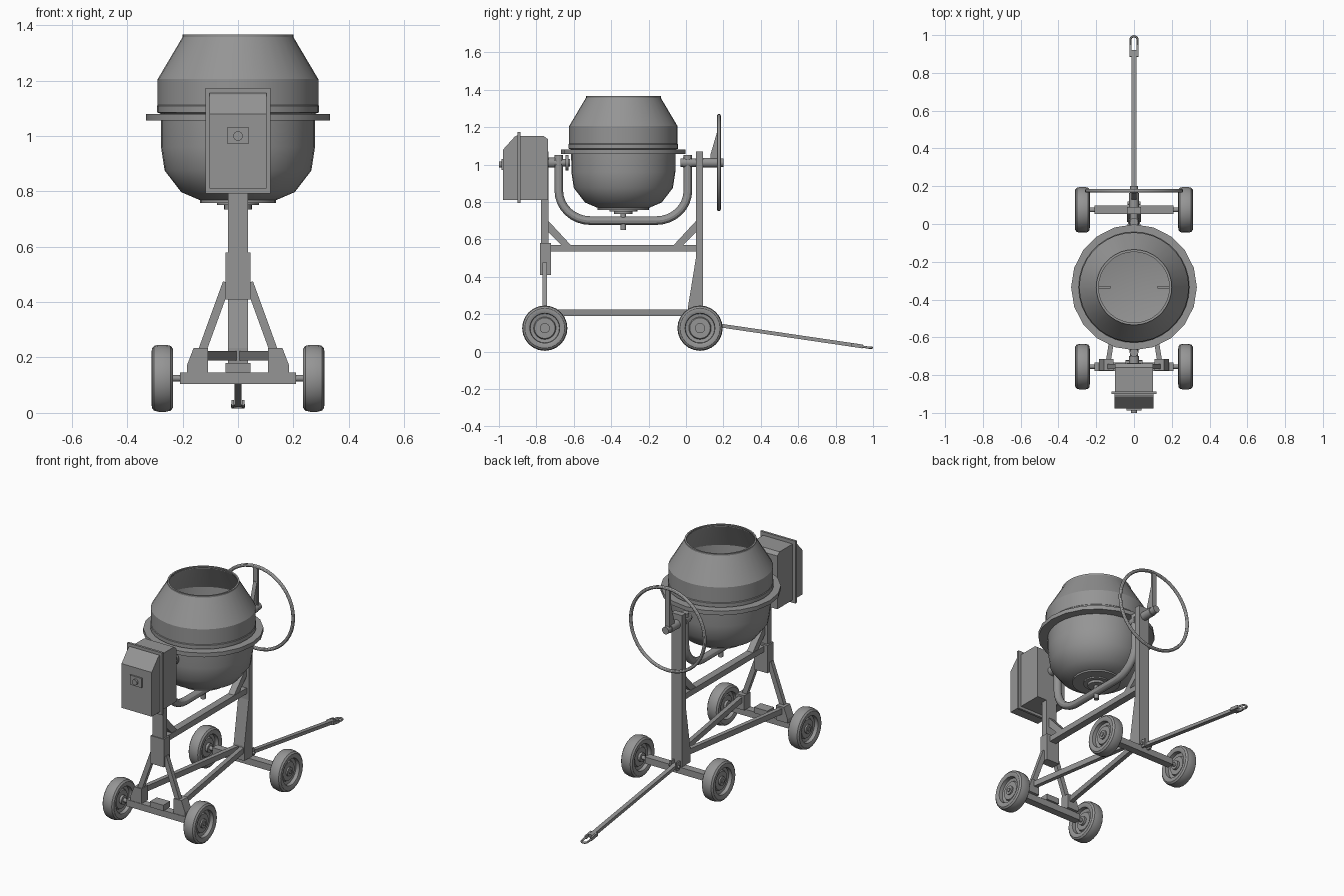
import bpy, bmesh, math
from mathutils import Vector, Matrix

if "Cube" in bpy.data.objects:
    bpy.data.objects.remove(bpy.data.objects["Cube"])

# Dark grey paint shared by every part
paint = bpy.data.materials.new("dark_grey")
paint.diffuse_color = (.3, .3, .3, 1)
paint.use_nodes = True
paint.node_tree.nodes["Principled BSDF"].inputs["Base Color"].default_value = paint.diffuse_color


def finish(name, bm, smooth=True):
    bmesh.ops.remove_doubles(bm, verts=bm.verts, dist=1e-5)
    bmesh.ops.recalc_face_normals(bm, faces=bm.faces)
    me = bpy.data.meshes.new(name)
    bm.to_mesh(me)
    bm.free()
    me.materials.clear()
    me.materials.append(paint)
    if smooth:
        me.shade_smooth()
        me.set_sharp_from_angle(angle=math.radians(30))
    ob = bpy.data.objects.new(name, me)
    bpy.context.collection.objects.link(ob)
    return ob


def box(name, lo, hi):
    bm = bmesh.new()
    lo, hi = Vector(lo), Vector(hi)
    bmesh.ops.create_cube(bm, size=1, matrix=Matrix.Translation((lo + hi) / 2)
                          @ Matrix.Diagonal((*(hi - lo), 1)))
    return finish(name, bm, False)


def aim(p, q):
    return Matrix.Translation(p) @ (Vector(q) - Vector(p)).to_track_quat('Z', 'Y').to_matrix().to_4x4()


def beam(name, p, q, w, h):
    n = (Vector(q) - Vector(p)).length
    bm = bmesh.new()
    bmesh.ops.create_cube(bm, size=1, matrix=aim(p, q) @ Matrix.Translation((0, 0, n / 2))
                          @ Matrix.Diagonal((w, h, n, 1)))
    return finish(name, bm, False)


def prism(name, pts, a, b, axis='X'):
    # extrude a (y,z) outline along x, or an (x,z) outline along y
    put = (lambda p, t: (t, p[0], p[1])) if axis == 'X' else (lambda p, t: (p[0], t, p[1]))
    bm = bmesh.new()
    lo = [bm.verts.new(put(p, a)) for p in pts]
    hi = [bm.verts.new(put(p, b)) for p in pts]
    bm.faces.new(lo)
    bm.faces.new(hi)
    for i in range(len(pts)):
        j = (i + 1) % len(pts)
        bm.faces.new((lo[i], lo[j], hi[j], hi[i]))
    return finish(name, bm, False)


def lathe(name, prof, n=32, p=(0, 0, 0), q=(0, 0, 1), closed=False):
    # revolve (radius, height) points about the axis from p towards q
    m = Matrix.Translation(p) if tuple(q) == (0, 0, 1) else aim(p, q)
    bm = bmesh.new()
    vs = [bm.verts.new(m @ Vector((r, 0, z))) for r, z in prof]
    pairs = list(zip(vs, vs[1:])) + ([(vs[-1], vs[0])] if closed else [])
    es = [bm.edges.new(e) for e in pairs]
    bmesh.ops.spin(bm, geom=vs + es, cent=m.translation, axis=m.to_3x3() @ Vector((0, 0, 1)),
                   angle=2 * math.pi, steps=n, use_merge=True)
    return finish(name, bm)


def cyl(name, p, q, r, n=16):
    h = (Vector(q) - Vector(p)).length
    bm = bmesh.new()
    bmesh.ops.create_cone(bm, cap_ends=True, segments=n, radius1=r, radius2=r, depth=h,
                          matrix=aim(p, q) @ Matrix.Translation((0, 0, h / 2)))
    return finish(name, bm)


def tube(name, pts, r, cyclic=False):
    cu = bpy.data.curves.new(name, 'CURVE')
    cu.dimensions = '3D'
    cu.bevel_depth, cu.bevel_resolution, cu.use_fill_caps = r, 4, True
    sp = cu.splines.new('POLY')
    sp.points.add(len(pts) - 1)
    for s, p in zip(sp.points, pts):
        s.co = (*p, 1)
    sp.use_cyclic_u = cyclic
    tmp = bpy.data.objects.new(name, cu)
    bpy.context.collection.objects.link(tmp)
    bm = bmesh.new()
    bm.from_mesh(bpy.data.meshes.new_from_object(tmp.evaluated_get(bpy.context.evaluated_depsgraph_get())))
    bpy.data.objects.remove(tmp)
    return finish(name, bm)


DY, AZ = -0.335, 1.01          # drum centre, tilt axis height
FY, RY = -0.755, 0.075         # front and rear axle positions

# Drum shell, ring gear, lip and bottom bearing
lathe("drum", [(0, .765), (.13, .765), (.205, .797), (.265, .875), (.278, .96), (.279, 1.08),
               (.293, 1.085), (.293, 1.108), (.29, 1.112), (.29, 1.205), (.197, 1.362),
               (.187, 1.362), (.28, 1.2), (.268, .96), (.255, .88), (.195, .81), (0, .775)],
      36, (0, DY, 0))
lathe("drum_lip", [(.19, 1.355), (.2, 1.355), (.2, 1.367), (.19, 1.367)], 36, (0, DY, 0), closed=True)
lathe("ring_gear", [(.275, 1.055), (.333, 1.055), (.333, 1.08), (.275, 1.08)], 20, (0, DY, 0), closed=True)
lathe("bottom_bearing", [(0, .65), (.015, .65), (.015, .735), (.05, .735), (.05, .75), (.075, .75),
                         (.075, .758), (.138, .758), (.138, .77), (0, .77)], 24, (0, DY, 0))
for s in (-1, 1):
    prism("mixing_paddle", [(s * x, z) for x, z in ((.125, 1.1), (.125, .9), (.262, .9), (.275, 1.1))],
          DY - .006, DY + .006, 'Y')

# Yoke under the drum
path = [(0, DY - .345, 1.05)]
for k in range(9):
    a = math.radians(180 + k * 90 / 8)
    path.append((0, DY - .175 + .17 * math.cos(a), .86 + .16 * math.sin(a)))
path += [(0, 2 * DY - y, z) for x, y, z in reversed(path)]
tube("yoke", path, .023)

# Tilt axle ends and pinion
cyl("drive_shaft", (0, -.76, AZ), (0, -.62, AZ), .02)
cyl("drive_collar", (0, -.735, AZ), (0, -.7, AZ), .027)
cyl("pinion", (0, -.645, AZ), (0, -.628, AZ), .042)
cyl("tilt_shaft", (0, -.03, AZ), (0, .2, AZ), .022)
cyl("tilt_collar", (0, -.015, AZ), (0, .03, AZ), .027)
cyl("handwheel_hub", (0, .09, AZ), (0, .165, AZ), .026)

# Handwheel with its single spoke
tube("handwheel_rim", [(.25 * math.sin(t * math.pi / 20), .176, AZ + .25 * math.cos(t * math.pi / 20))
                       for t in range(40)], .01, True)
box("handwheel_spoke", (-.015, .168, AZ), (.015, .182, AZ + .25))
prism("spoke_gusset", [(.13, AZ), (.175, AZ), (.175, 1.17), (.165, 1.17), (.13, 1.05)], -.012, .012)

# Motor housing
prism("motor_cover", [(-.978, .81), (-.89, .81), (-.89, 1.155), (-.905, 1.155), (-.915, 1.15), (-.978, 1.08)],
      -.102, .102)
box("housing_flange", (-.118, -.9, .793), (.118, -.886, 1.173))
prism("motor_housing", [(-.89, .81), (-.775, .81), (-.738, .81), (-.738, 1.135), (-.76, 1.152), (-.89, 1.152)],
      -.1, .1)
box("switch_plate", (-.04, -.987, .972), (.04, -.975, 1.03))
cyl("switch_button", (0, -1.0, 1.0), (0, -.98, 1.0), .017)

# Main posts, top rail and corner braces
box("front_post", (-.036, -.775, .41), (.036, -.735, 1.07))
box("front_post_sleeve", (-.045, -.78, .41), (.045, -.722, .58))
prism("rear_post", [(.01, .145), (.09, .145), (.09, 1.07), (.053, 1.07), (.053, .5), (.01, .235)], -.036, .036)
box("top_rail", (-.022, -.74, .535), (.022, .06, .57))
for name, y0, s in (("front_brace", -.737, 1), ("rear_brace", .055, -1)):
    prism(name, [(y0, .7), (y0, .64), (y0 + s * .075, .565), (y0 + s * .125, .565)], -.02, .02)

# Splayed front legs, feet and lower rails
for s in (-1, 1):
    beam("front_leg", (s * .04, FY, .47), (s * .138, FY, .2), .026, .03)
    prism("leg_bracket", [(s * x, z) for x, z in ((.108, .145), (.185, .145), (.185, .17), (.16, .235), (.108, .235))],
          -.775, -.715, 'Y')
    beam("lower_rail", (s * .138, -.74, .207), (s * .012, .05, .207), .026, .034)
box("beam_block", (-.045, -.785, .145), (.045, -.72, .18))

# Axle beams and wheels
tyre = [(.055, .018), (.06, .008), (.078, .012), (.08, .034), (.092, .039), (.107, .038), (.117, .03), (.121, .013)]
wheel = [(0, .018)] + tyre + [(r, -z) for r, z in reversed(tyre)] + [(0, -.018)]
for end, y in (("front", FY), ("rear", RY)):
    box(end + "_axle_beam", (-.21, y - .023, .105), (.21, y + .023, .145))
    for s in (-1, 1):
        c = (s * .273, y, .125)
        lathe(end + "_wheel", wheel, 24, c, (s * .4, y, .125))
        cyl(end + "_axle", (s * .2, y, .125), (s * .305, y, .125), .012)
        cyl(end + "_wheel_hub", (s * .24, y, .125), (s * .3, y, .125), .027)

# Tow bar with fork and loop
for s in (-1, 1):
    box("tow_bracket", (s * .02 - .005, .07, .13), (s * .02 + .005, .125, .18))
    beam("tow_fork", (s * .019, .885, .036), (s * .019, .945, .027), .01, .02)
cyl("tow_pin", (-.035, .11, .152), (.035, .11, .152), .009)
beam("tow_bar", (0, .095, .152), (0, .92, .031), .026, .02)
tube("tow_loop", [(-.019, .93, .029)] + [(-.019 * math.cos(k * math.pi / 8), .974 + .02 * math.sin(k * math.pi / 8), .021)
                                         for k in range(9)] + [(.019, .93, .029)], .006)
